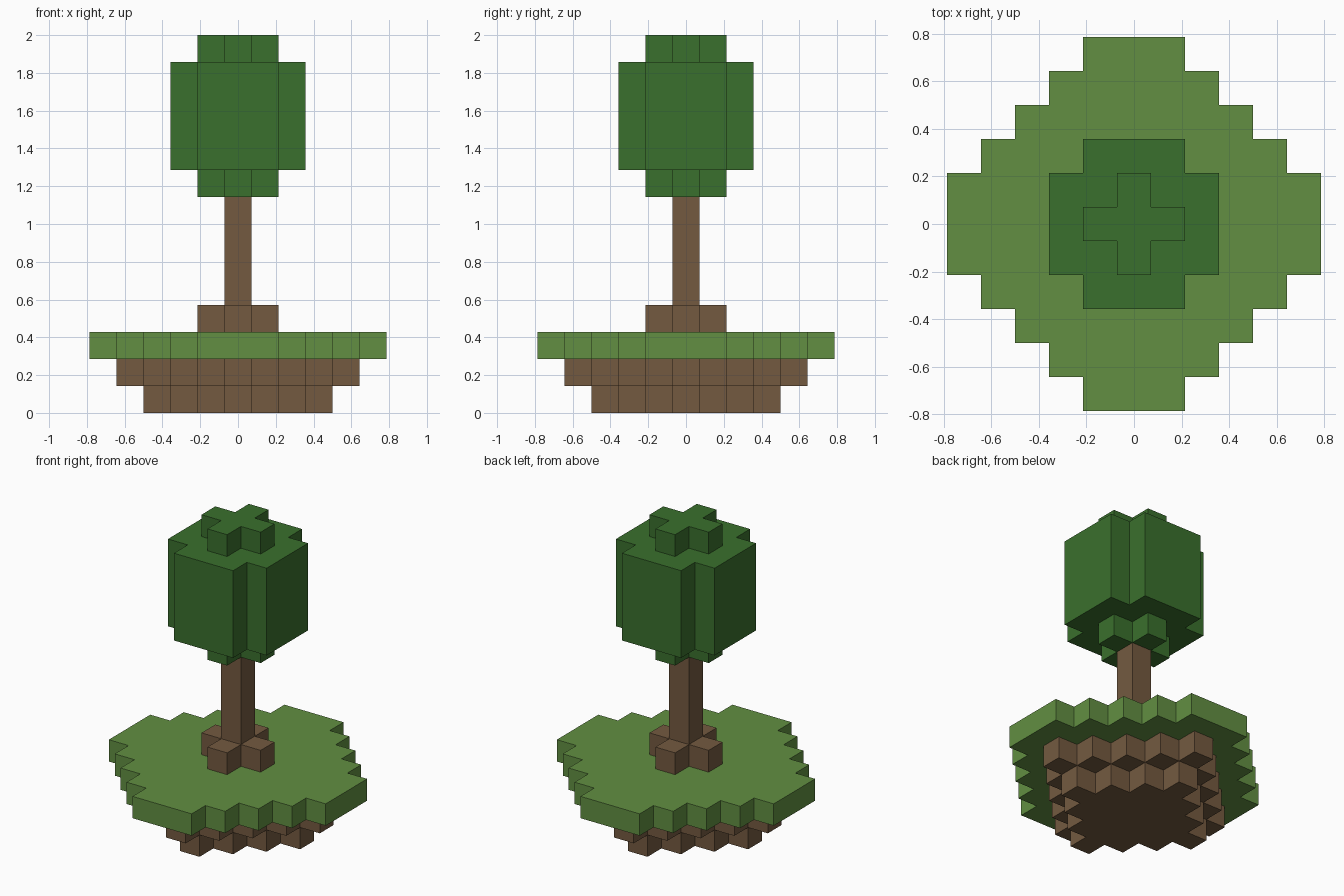
import bpy
import bmesh

default = bpy.data.objects.get("Cube")
if default:
    bpy.data.objects.remove(default, do_unlink=True)

U = 1 / 7  # edge of one block


def material(name, color):
    mat = bpy.data.materials.new(name)
    mat.use_nodes = True
    mat.diffuse_color = color
    mat.node_tree.nodes["Principled BSDF"].inputs["Base Color"].default_value = color
    return mat


leaf = material("leaf green", (0.042, 0.162, 0.026, 1))
grass = material("grass green", (0.122, 0.275, 0.054, 1))
earth = material("earth brown", (0.174, 0.102, 0.051, 1))


def stepped_slab(name, reach, diagonal, bottom, top, mat):
    """Slab of blocks with |x|, |y| <= reach and |x| + |y| <= diagonal."""
    right = []
    for row in range(-reach, reach + 1):
        half = min(reach, diagonal - abs(row)) + 0.5
        for y in (row - 0.5, row + 0.5):
            # drop the middle point of a straight run
            if len(right) > 1 and right[-1][0] == right[-2][0] == half:
                right.pop()
            if not right or right[-1] != (half, y):
                right.append((half, y))
    outline = right + [(-x, y) for x, y in reversed(right)]

    bm = bmesh.new()
    base = bm.faces.new([bm.verts.new((x * U, y * U, bottom * U)) for x, y in outline])
    extruded = bmesh.ops.extrude_face_region(bm, geom=[base], use_keep_orig=True)["geom"]
    lifted = [v for v in extruded if isinstance(v, bmesh.types.BMVert)]
    bmesh.ops.translate(bm, verts=lifted, vec=(0, 0, (top - bottom) * U))
    bmesh.ops.recalc_face_normals(bm, faces=bm.faces)

    mesh = bpy.data.meshes.new(name)
    bm.to_mesh(mesh)
    bm.free()
    mesh.materials.append(mat)
    obj = bpy.data.objects.new(name, mesh)
    bpy.context.collection.objects.link(obj)
    return obj


# Floating island
stepped_slab("lower_earth", 3, 3, 0, 1, earth)
stepped_slab("upper_earth", 4, 4, 1, 2, earth)
stepped_slab("grass_layer", 5, 6, 2, 3, grass)

# Tree
stepped_slab("roots", 1, 1, 3, 4, earth)
stepped_slab("trunk", 0, 0, 4, 8, earth)
stepped_slab("lower_leaves", 1, 1, 8, 9, leaf)
stepped_slab("main_leaves", 2, 3, 9, 13, leaf)
stepped_slab("top_leaves", 1, 1, 13, 14, leaf)
